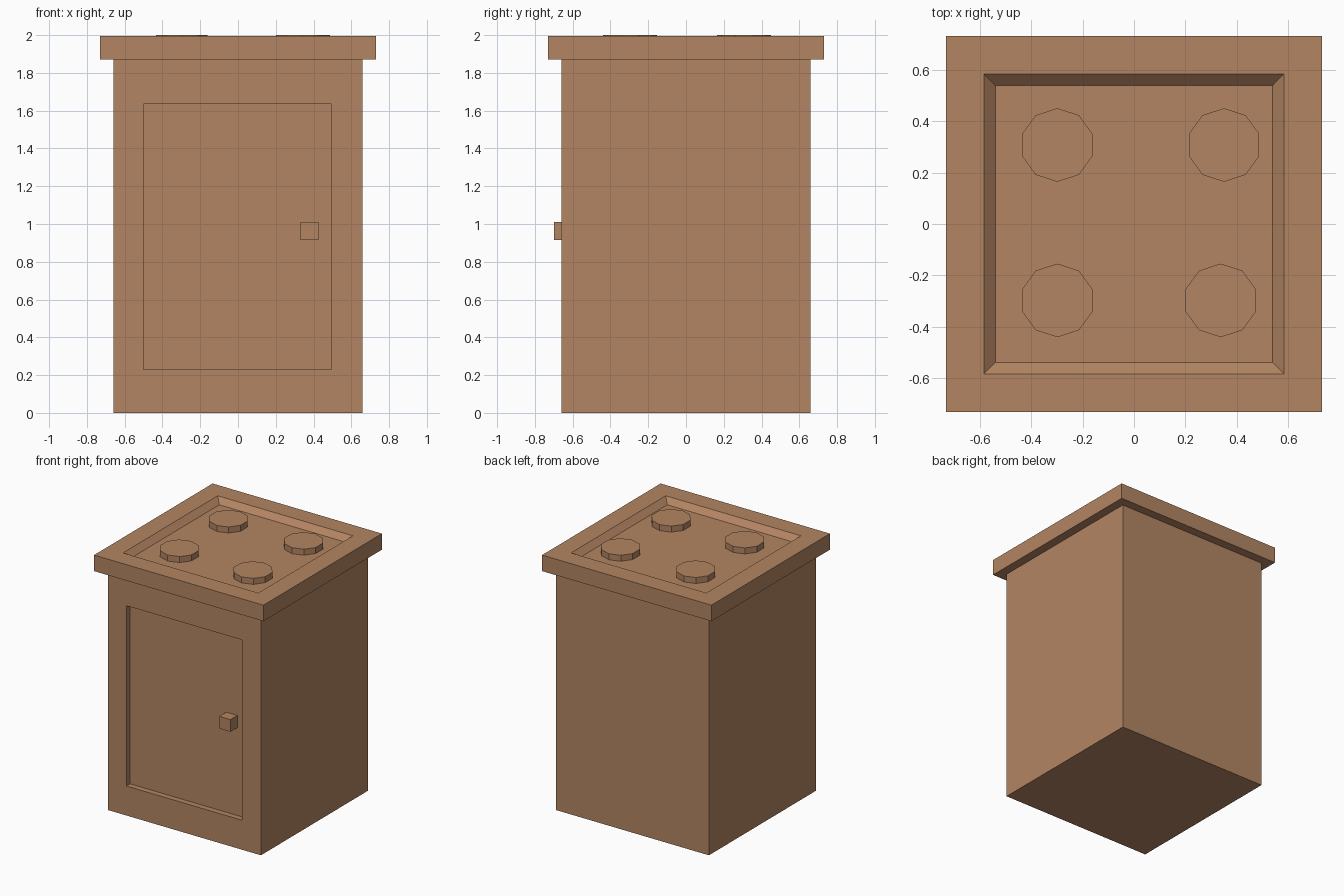
import bpy, bmesh
from mathutils import Matrix, Vector

cube = bpy.data.objects.get("Cube")
if cube:
    bpy.data.objects.remove(cube, do_unlink=True)

# One warm brown for the whole cabinet
brown = bpy.data.materials.new("warm_brown")
brown.use_nodes = True
brown.diffuse_color = (0.45, 0.235, 0.122, 1)
brown.node_tree.nodes["Principled BSDF"].inputs["Base Color"].default_value = brown.diffuse_color


def finish(name, bm):
    mesh = bpy.data.meshes.new(name)
    bm.to_mesh(mesh)
    bm.free()
    mesh.materials.append(brown)
    obj = bpy.data.objects.new(name, mesh)
    bpy.context.collection.objects.link(obj)
    return obj


def box(low, high):
    low, high = Vector(low), Vector(high)
    bm = bmesh.new()
    bmesh.ops.create_cube(bm, size=1, matrix=Matrix.LocRotScale(
        (low + high) / 2, None, high - low))
    return bm


def facing(bm, direction):
    bm.normal_update()
    return max(bm.faces, key=lambda f: f.normal.dot(direction))


def inset(bm, face, low, high, axes):
    """Inset a face so its border lands on the given rectangle."""
    bmesh.ops.inset_individual(bm, faces=[face], thickness=0.1)
    middle = face.calc_center_median()
    for v in face.verts:
        for i, axis in enumerate(axes):
            v.co[axis] = low[i] if v.co[axis] < middle[axis] else high[i]


def sink(bm, face, depth, taper=1.0):
    """Push a face inward, optionally narrowing it."""
    normal, middle = face.normal.copy(), face.calc_center_median()
    face = bmesh.ops.extrude_discrete_faces(bm, faces=[face])["faces"][0]
    for v in face.verts:
        v.co = middle + (v.co - middle) * taper - normal * depth


# Cabinet body with a recessed door panel
bm = box((-0.66, -0.66, 0), (0.66, 0.66, 1.87))
front = facing(bm, Vector((0, -1, 0)))
inset(bm, front, (-0.5, 0.23), (0.495, 1.635), (0, 2))
sink(bm, front, 0.045)
finish("cabinet_body", bm)

# Square door knob
finish("door_knob", box((0.33, -0.7, 0.915), (0.425, -0.61, 1.01)))

# Overhanging countertop with a sloped tray
bm = box((-0.73, -0.73, 1.87), (0.73, 0.73, 1.995))
top = facing(bm, Vector((0, 0, 1)))
inset(bm, top, (-0.583, -0.583), (0.583, 0.583), (0, 1))
sink(bm, top, 0.042, 0.925)
finish("countertop", bm)

# Four ten-sided burners, one vertex pointing back
burners = {"back_right": (-0.298, 0.307), "back_left": (0.35, 0.307),
           "front_right": (-0.298, -0.297), "front_left": (0.337, -0.297)}
for place, (x, y) in burners.items():
    bm = bmesh.new()
    bmesh.ops.create_cone(bm, cap_ends=True, segments=10, radius1=0.143,
                          radius2=0.143, depth=0.05)
    bmesh.ops.translate(bm, verts=bm.verts, vec=(x, y, 1.975))
    finish(place + "_burner", bm)
